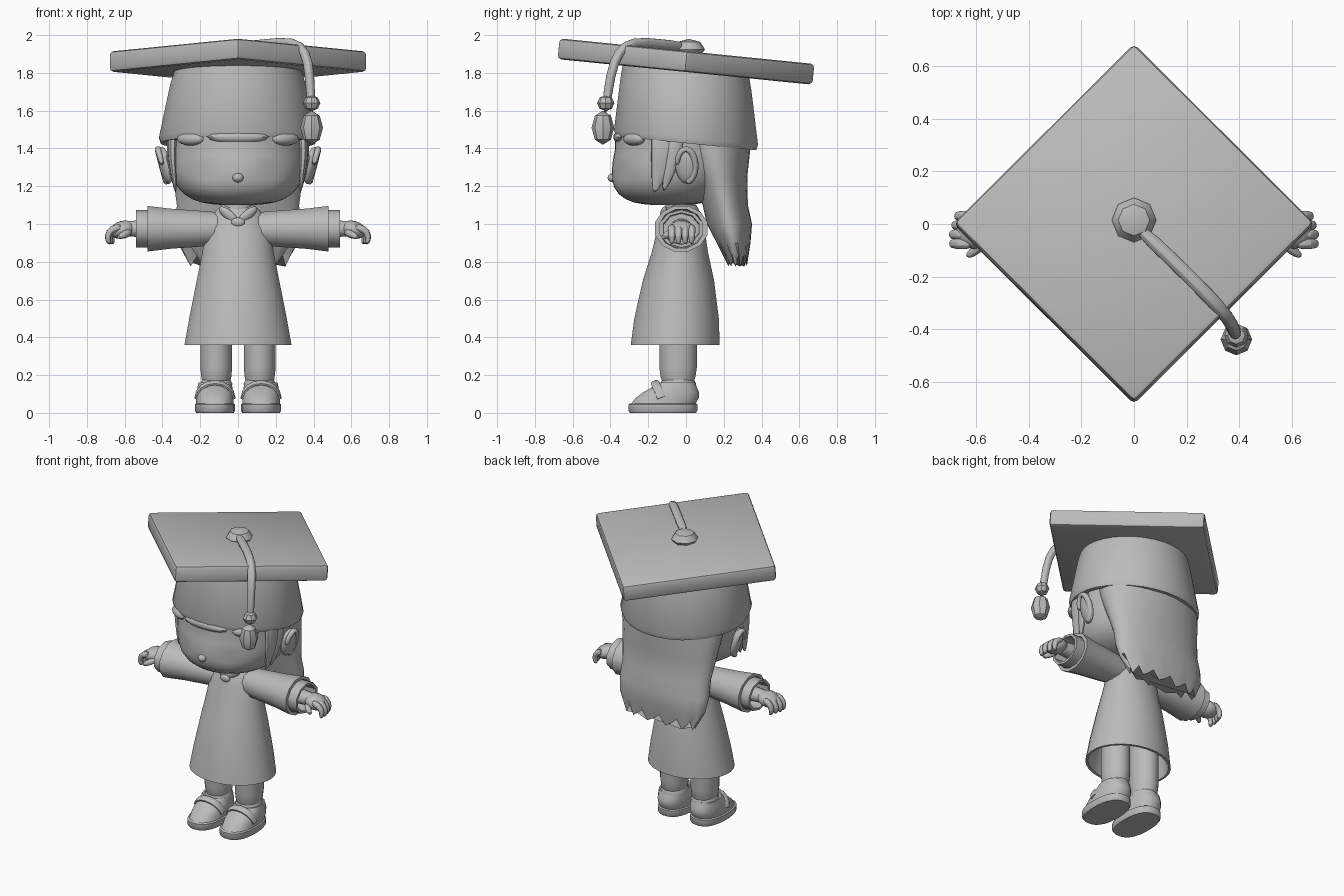
import bpy, bmesh
from math import sin, cos, tau, pi, hypot, exp, radians, copysign
from mathutils import Vector, Matrix, Euler

default = bpy.data.objects.get("Cube")
if default:
    bpy.data.objects.remove(default, do_unlink=True)

shade = 0.5
grey = bpy.data.materials.new("plain grey")
grey.use_nodes = True
grey.diffuse_color = (shade, shade, shade, 1)
grey.node_tree.nodes["Principled BSDF"].inputs["Base Color"].default_value = grey.diffuse_color


def finish(name, bm, smooth=False):
    bmesh.ops.recalc_face_normals(bm, faces=bm.faces)
    mesh = bpy.data.meshes.new(name)
    bm.to_mesh(mesh)
    bm.free()
    mesh.materials.append(grey)
    obj = bpy.data.objects.new(name, mesh)
    bpy.context.collection.objects.link(obj)
    if smooth:
        modifier = obj.modifiers.new("smooth", 'SUBSURF')
        modifier.levels = modifier.render_levels = 1
    bpy.ops.object.select_all(action='DESELECT')
    obj.select_set(True)
    bpy.context.view_layer.objects.active = obj
    bpy.ops.object.shade_smooth_by_angle(angle=radians(40))


def pair(name, bm, smooth=False):
    """Build the left part and its mirrored right part."""
    mirrored = bm.copy()
    bmesh.ops.scale(mirrored, vec=(-1, 1, 1), verts=mirrored.verts)
    finish("left_" + name, bm, smooth)
    finish("right_" + name, mirrored, smooth)


def outline(count, power=2):
    """Unit circle, squarer for higher powers."""
    points = []
    for i in range(count):
        c, s = cos(tau * (i + 0.5) / count), sin(tau * (i + 0.5) / count)
        points.append((copysign(abs(c) ** (2 / power), c), copysign(abs(s) ** (2 / power), s)))
    return points


def bridge(rings):
    """Join rings of points with quads and close both ends."""
    bm = bmesh.new()
    loops = [[bm.verts.new(point) for point in ring] for ring in rings]
    for low, high in zip(loops, loops[1:]):
        for i in range(len(low)):
            bm.faces.new((low[i - 1], low[i], high[i], high[i - 1]))
    bm.faces.new(loops[0])
    bm.faces.new(loops[-1])
    return bm


def loft(sections, center=(0, 0), lean=0, count=24, power=2, sideways=False):
    """Sections are (height, radius, depth radius); lean slides the center with height."""
    rings = []
    for height, wide, deep in sections:
        shift = lean * (height - sections[0][0])
        flat = [(center[0] + wide * c, center[1] + shift + deep * s) for c, s in outline(count, power)]
        rings.append([(height, a, b) if sideways else (a, b, height) for a, b in flat])
    return bridge(rings)


def tube(points, start, end, flat_axis=(1, 0, 0), thin=1, count=8):
    """Sweep along a path from one radius to another; thin flattens it along an axis."""
    path = [Vector(point) for point in points]
    last = len(path) - 1
    rings = []
    for i, point in enumerate(path):
        tangent = (path[min(i + 1, last)] - path[max(i - 1, 0)]).normalized()
        across = tangent.cross(Vector(flat_axis)).normalized()
        through = across.cross(tangent) * thin
        radius = start + (end - start) * (i / last) ** 2
        rings.append([point + (across * c + through * s) * radius for c, s in outline(count)])
    return bridge(rings)


def blob(location, size, turn=(0, 0, 0), count=16, power=2):
    """Ellipsoid, boxier in height for higher powers."""
    bm = bmesh.new()
    bmesh.ops.create_uvsphere(bm, u_segments=count, v_segments=count // 2, radius=1)
    for vert in bm.verts:
        vert.co /= (hypot(vert.co.x, vert.co.y) ** power + abs(vert.co.z) ** power) ** (1 / power)
    rotation = Euler([radians(angle) for angle in turn])
    bm.transform(Matrix.LocRotScale(Vector(location), rotation, Vector(size)))
    return bm


# Cap: hollow band, square board and button, tilted down at the back
tilt = Matrix.Translation((0, 0, 1.86)) @ Matrix.Rotation(-0.1, 4, 'X')
band = loft([(0, .32, .33), (-.12, .36, .35), (-.4, .42, .385), (-.43, .41, .375),
             (-.43, .38, .35), (-.3, .37, .34)], lean=-.1, count=32)
band.transform(tilt)
finish("cap_band", band)

board = bmesh.new()
bmesh.ops.create_cube(board, size=1)
bmesh.ops.scale(board, vec=(.97, .97, .11), verts=board.verts)
bmesh.ops.bevel(board, geom=board.edges[:], offset=.02, segments=2, affect='EDGES', profile=.5)
board.transform(tilt @ Matrix.Rotation(pi / 4, 4, 'Z'))
finish("cap_board", board)
finish("cap_button", blob((0, .015, 1.925), (.085, .085, .055), count=8))

# Tassel
cord = [(0, 0, 1.94), (.14, -.13, 1.95), (.3, -.29, 1.97), (.36, -.36, 1.91), (.38, -.4, 1.8), (.39, -.43, 1.57)]
finish("tassel_cord", tube(cord, .03, .026, flat_axis=(1, 1, 0)), smooth=True)
finish("tassel_knot", blob((.39, -.425, 1.64), (.046, .046, .042), count=8))
finish("tassel_end", blob((.39, -.44, 1.51), (.06, .06, .09), count=8))

# Head: boxy in height, chin pushed forward, eyes softly sunken
head = blob((0, -.03, 1.4), (.355, .345, .3), count=48, power=3.2)
for vert in head.verts:
    vert.co.y -= .2 * max(0, 1.4 - vert.co.z)
    if vert.co.y < -.2:
        distance = hypot((abs(vert.co.x) - .17) / .08, (vert.co.z - 1.27) / .05)
        vert.co.y += .015 * exp(-distance ** 2)
finish("head", head)
finish("nose", blob((0, -.385, 1.245), (.03, .03, .025)))
finish("neck", loft([(1, .08, .08), (1.15, .08, .08)], center=(0, -.03)))

# Ears with a raised rim
rim = [(.4 + .025 * sin(angle), .05 * cos(angle), 1.31 + .09 * sin(angle))
       for angle in [radians(degrees) for degrees in range(-90, 200, 30)]]
pair("ear", blob((.385, 0, 1.31), (.03, .06, .1), turn=(0, 12, -15)))
pair("ear_rim", tube(rim, .022, .015), smooth=True)

# Hair: fringe, side locks and the long back with a ragged edge
finish("fringe", blob((0, -.345, 1.46), (.16, .04, .035)))
pair("fringe_side", blob((.25, -.275, 1.45), (.085, .04, .035), turn=(0, 0, 35)))
pair("front_lock", tube([(.34, -.12, 1.5), (.35, -.12, 1.38), (.34, -.14, 1.27), (.33, -.17, 1.16)],
                        .08, .01, thin=.4), smooth=True)
pair("rear_lock", tube([(.35, -.05, 1.5), (.36, -.06, 1.38), (.35, -.09, 1.27), (.33, -.12, 1.17)],
                       .05, .01, thin=.5), smooth=True)
hair = loft([(1.5, .35, .22), (1.4, .36, .2), (1.25, .345, .15), (1.1, .325, .12), (1, .33, .12),
             (.9, .32, .09), (.8, .26, .05)], center=(0, .12), lean=-.22, count=36)
hair.verts.ensure_lookup_table()
for i, vert in enumerate(hair.verts[-36:]):
    vert.co.z += (.035, -.025, 0)[i % 3]
finish("back_hair", hair)

# Gown: hollow skirt with a turned hem
gown = [(1.1, .085, .075), (1.06, .13, .1), (.98, .17, .125), (.85, .19, .15), (.7, .22, .19),
        (.5, .26, .225), (.36, .285, .237), (.36, .27, .22), (.6, .23, .19)]
finish("gown", loft(gown, center=(0, -.02), lean=.05, count=28))

# Sleeves: flared outer layer and an inner cuff, both open
arm_line = (-.025, .975)
pair("sleeve", loft([(.1, .09, .09), (.2, .105, .098), (.36, .125, .11), (.48, .145, .125),
                     (.48, .12, .105), (.4, .11, .1)], arm_line, count=12, sideways=True))
pair("cuff", loft([(.4, .11, .1), (.54, .12, .1), (.54, .1, .085), (.42, .095, .08)],
                  arm_line, count=10, sideways=True))

# Arms and hands with curled fingers
pair("arm", loft([(.4, .06, .055), (.6, .045, .04)], arm_line, count=12, sideways=True))
pair("palm", blob((.61, -.025, .97), (.07, .07, .047), turn=(0, 15, 0)))
for i, finger in enumerate(("index", "middle", "ring", "little")):
    y = -.075 + .035 * i
    reach = .012 * sin(i + 1)
    knuckles = [(.61, y, .985), (.66 + reach, y, .975), (.685 + reach, y, .935), (.67 + reach, y, .89)]
    pair(finger + "_finger", tube(knuckles, .024, .014, flat_axis=(0, 1, 0)), smooth=True)
pair("thumb", tube([(.57, -.06, .96), (.6, -.1, .945), (.64, -.125, .925)], .024, .014,
                   flat_axis=(0, 0, 1)), smooth=True)

# Collar
pair("collar", blob((.052, -.118, 1.05), (.062, .018, .026), turn=(14, -38, 12)))
finish("collar_tab", blob((0, -.14, 1.01), (.036, .014, .024)))

# Legs and socks
ankle = (.115, -.042)
pair("leg", loft([(.14, .07, .075), (.19, .08, .093), (.24, .085, .1), (.65, .085, .1)], ankle))
pair("sock", loft([(.12, .08, .09), (.155, .086, .096), (.175, .076, .085)], ankle))

# Shoes: flat sole, upper sloping back to the ankle, and a strap over the opening
foot = (.122, -.122)
pair("sole", loft([(0, .1, .175), (.01, .107, .183), (.045, .107, .183), (.05, .1, .175)], foot, power=2.4))
pair("shoe", loft([(.045, .1, .172), (.08, .1, .168), (.11, .097, .148), (.135, .093, .12),
                   (.16, .088, .095), (.155, .07, .08)], foot, lean=.67, power=2.3))
strap = [(foot[0] + .097 * cos(pi * i / 8), -.13 - .035 * sin(pi * i / 8), .08 + .08 * sin(pi * i / 8))
         for i in range(9)]
pair("strap", tube(strap, .024, .024, flat_axis=(0, -.4, 1), thin=.5))
